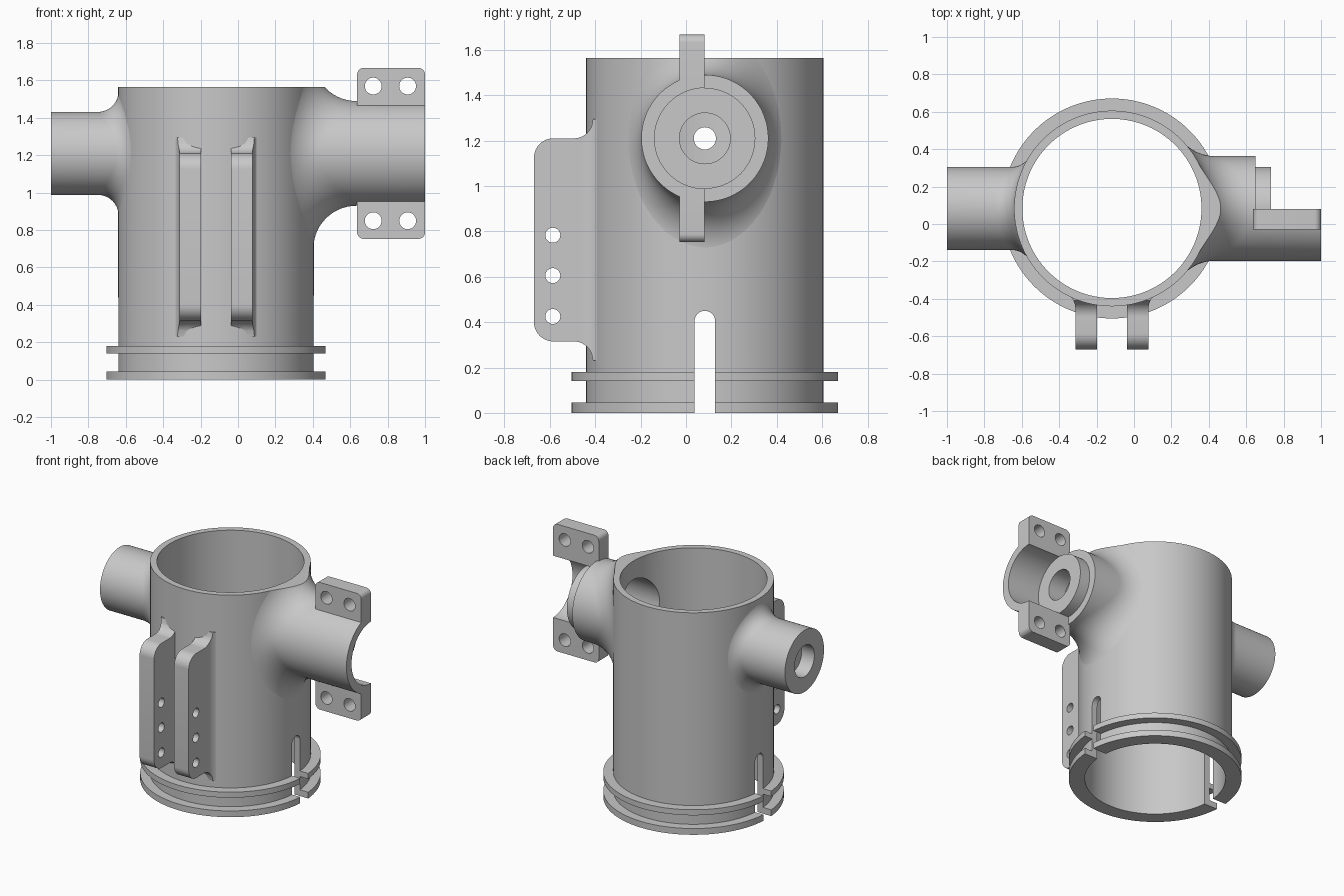
import bpy, bmesh, math
from mathutils import Vector

cube = bpy.data.objects.get("Cube")
if cube:
    bpy.data.objects.remove(cube)

CX, CY = -0.118, 0.083       # main tube axis
R, BORE, TOP = 0.523, 0.479, 1.565
PZ = 1.21                    # height of the side pipes

grey = bpy.data.materials.new("plain_grey")
grey.use_nodes = True
grey.diffuse_color = (0.58, 0.58, 0.58, 1)
grey.node_tree.nodes["Principled BSDF"].inputs["Base Color"].default_value = (0.58, 0.58, 0.58, 1)


def loft(name, rings, hollow=False):
    """Closed skin through equal-length rings: capped, or joined last to first."""
    bm = bmesh.new()
    loops = [[bm.verts.new(p) for p in ring] for ring in rings]
    n = len(loops[0])
    following = loops[1:] + loops[:1] if hollow else loops[1:]
    for a, b in zip(loops, following):
        for i in range(n):
            j = (i + 1) % n
            bm.faces.new((a[i], a[j], b[j], b[i]))
    if hollow:
        bmesh.ops.triangulate(bm, faces=bm.faces[:])
    else:
        bm.faces.new(loops[0])
        bm.faces.new(loops[-1])
    bmesh.ops.recalc_face_normals(bm, faces=bm.faces[:])
    mesh = bpy.data.meshes.new(name)
    bm.to_mesh(mesh)
    bm.free()
    mesh.materials.append(grey)
    ob = bpy.data.objects.new(name, mesh)
    bpy.context.collection.objects.link(ob)
    return ob


def place(axis, a, b, t):
    """Point at t along the axis, a and b across it."""
    return {"x": (t, a, b), "y": (a, t, b), "z": (a, b, t)}[axis]


def prism(name, axis, outline, start, end):
    return loft(name, [[place(axis, a, b, t) for a, b in outline] for t in (start, end)])


def arc(a, b, r, first=0, last=360, n=32):
    angles = [math.radians(first + (last - first) * i / n) for i in range(n + 1)]
    return [(a + r * math.cos(t), b + r * math.sin(t)) for t in angles]


def rod(name, axis, a, b, r, start, end, n=64):
    return prism(name, axis, arc(a, b, r, n=n)[:-1], start, end)


def turned(name, axis, a, b, profile, n=64):
    """Hollow ring turned from a closed (radius, height) profile."""
    return loft(name, [[place(axis, u, v, t) for u, v in arc(a, b, r, n=n)[:-1]]
                       for r, t in profile], hollow=True)


def box(name, x, y, z):
    return prism(name, "z", [(x[0], y[0]), (x[1], y[0]), (x[1], y[1]), (x[0], y[1])], *z)


def cut(ob, cutters):
    """Subtract the cutters one after the other and drop them."""
    for cutter in cutters:
        mod = ob.modifiers.new("cut", "BOOLEAN")
        mod.operation, mod.solver, mod.object = "DIFFERENCE", "EXACT", cutter
        bpy.context.view_layer.update()
        deps = bpy.context.evaluated_depsgraph_get()
        mesh = bpy.data.meshes.new_from_object(ob.evaluated_get(deps))
        ob.modifiers.clear()
        ob.data = mesh
        bpy.data.objects.remove(cutter)


def branch(name, side, r, f, end, inside, n=96):
    """Hollow side pipe with a rolling fillet of radius f against the tube.
    inside lists (x, radius) steps from the tube outwards."""
    contact = R - 0.002
    steps = 14
    columns = []
    for i in range(n):
        t = math.tau * (i + 0.5) / n
        c, s = math.cos(t), math.sin(t)
        u, z = (r + f) * c, (r + f) * s
        ball = Vector((math.sqrt((contact + f) ** 2 - u * u), u, z))
        to_pipe = Vector((0, -c, -s))
        to_tube = Vector((-ball.x, -u, 0)).normalized()
        pts = [Vector((end, r * c, r * s))]
        pts += [ball + f * to_pipe.slerp(to_tube, j / steps) for j in range(steps + 1)]
        # mouth inside the tube wall
        q = inside[0][1]
        pts.append(Vector((math.sqrt((BORE + 0.006) ** 2 - (q * c) ** 2), q * c, q * s)))
        pts += [Vector((x, q * c, q * s)) for x, q in inside]
        columns.append([(CX + side * p.x, CY + p.y, PZ + p.z) for p in pts])
    return loft(name, list(zip(*columns)), hollow=True)


# Main tube with two collars, pipe mouths and foot slots
tube = turned("main_tube", "z", CX, CY, [
    (BORE, 0), (0.588, 0), (0.588, 0.045), (R, 0.045), (R, 0.14), (0.588, 0.14),
    (0.588, 0.18), (R, 0.18), (R, TOP), (BORE, TOP)], 128)
slot = [(CY + 0.045, -0.1)] + arc(CY, 0.405, 0.045, 0, 180, 16) + [(CY - 0.045, -0.1)]
cut(tube, [
    prism("slot_cutter", "x", slot, -1.2, 1.2),
    rod("left_mouth_cutter", "x", CY, PZ, 0.221, 0, 0.6),
    rod("right_mouth_cutter", "x", CY, PZ, 0.049, -0.9, -0.3, 32),
])

# Left pipe: trimmed level with the rim, outer end opened to a half shell
left_pipe = branch("left_pipe", 1, 0.28, 0.23, 1 - CX, [(1 - CX, 0.222)])
cut(left_pipe, [
    box("top_trim", (-2, 2), (-2, 2), (TOP, 3)),
    box("half_trim", (0.65, 1.2), (CY - 0.002, 1), (0.7, 1.7)),
])

# Stepped nose inside the half shell
nose = turned("nose", "x", CY, PZ, [(0.112, 0.59), (0.2225, 0.59), (0.2225, 0.733), (0.112, 0.733)])

# Right pipe with a socket and a pin hole
depth = 0.782
right_pipe = branch("right_pipe", -1, 0.222, 0.11, 1 + CX,
                    [(depth, 0.05), (depth, 0.112), (1 + CX, 0.112)])
parts = [tube, left_pipe, nose, right_pipe]

# Clamp ears above and below the half shell
for name, s in (("upper_ear", 1), ("lower_ear", -1)):
    low, high, c = PZ + s * 0.24, PZ + s * 0.457, 0.035
    outline = [(0.637, low), (1, low)]
    outline += [(x, high + s * (z - c)) for x, z in arc(1 - c, 0, c, 0, 90, 8)]
    outline += [(x, high + s * (z - c)) for x, z in arc(0.637 + c, 0, c, 90, 180, 8)]
    ear = prism(name, "y", outline, -0.029, CY - 0.002)
    cut(ear, [rod("hole", "y", x, PZ + s * 0.36, 0.045, -0.3, 0.3, 32)
              for x in (0.723, 0.907)])
    parts.append(ear)


def flare(y, start, f):
    """Concave fillet growth, from nothing at start to f."""
    d = min(max(y - start, 0), f)
    return f - math.sqrt(f * f - d * d)


# Twin mounting plates on the front, flared into the tube
rounding = 0.085
for name, s in (("left_plate", 1), ("right_plate", -1)):
    depths = [-0.67 + rounding * (1 - math.cos(math.pi * i / 20)) for i in range(11)]
    depths += [-0.50 + 0.12 * i / 20 for i in range(21)] + [-0.25]
    rings = []
    for y in depths:
        d = max(rounding - (y + 0.67), 0)
        shrink = rounding - math.sqrt(max(rounding ** 2 - d * d, 0))
        grow = flare(y, -0.495, 0.085) - shrink
        side = 0.6 * flare(y, -0.46, 0.08)
        x0, x1 = CX + s * 0.08, CX + s * (0.195 + side)
        z0, z1 = 0.315 - grow, 1.21 + grow
        rings.append([(x0, y, z0), (x1, y, z0), (x1, y, z1), (x0, y, z1)])
    plate = loft(name, rings)
    cut(plate, [rod("hole", "x", -0.587, z, 0.033, -1, 1, 32)
                for z in (0.425, 0.605, 0.783)])
    cut(plate, [rod("bore_cutter", "z", CX, CY, BORE + 0.004, -0.2, 2, 128)])
    parts.append(plate)

# Smooth curved walls, keep crisp edges
bpy.ops.object.select_all(action="DESELECT")
for ob in parts:
    ob.select_set(True)
bpy.context.view_layer.objects.active = tube
bpy.ops.object.shade_smooth_by_angle(angle=math.radians(30))
